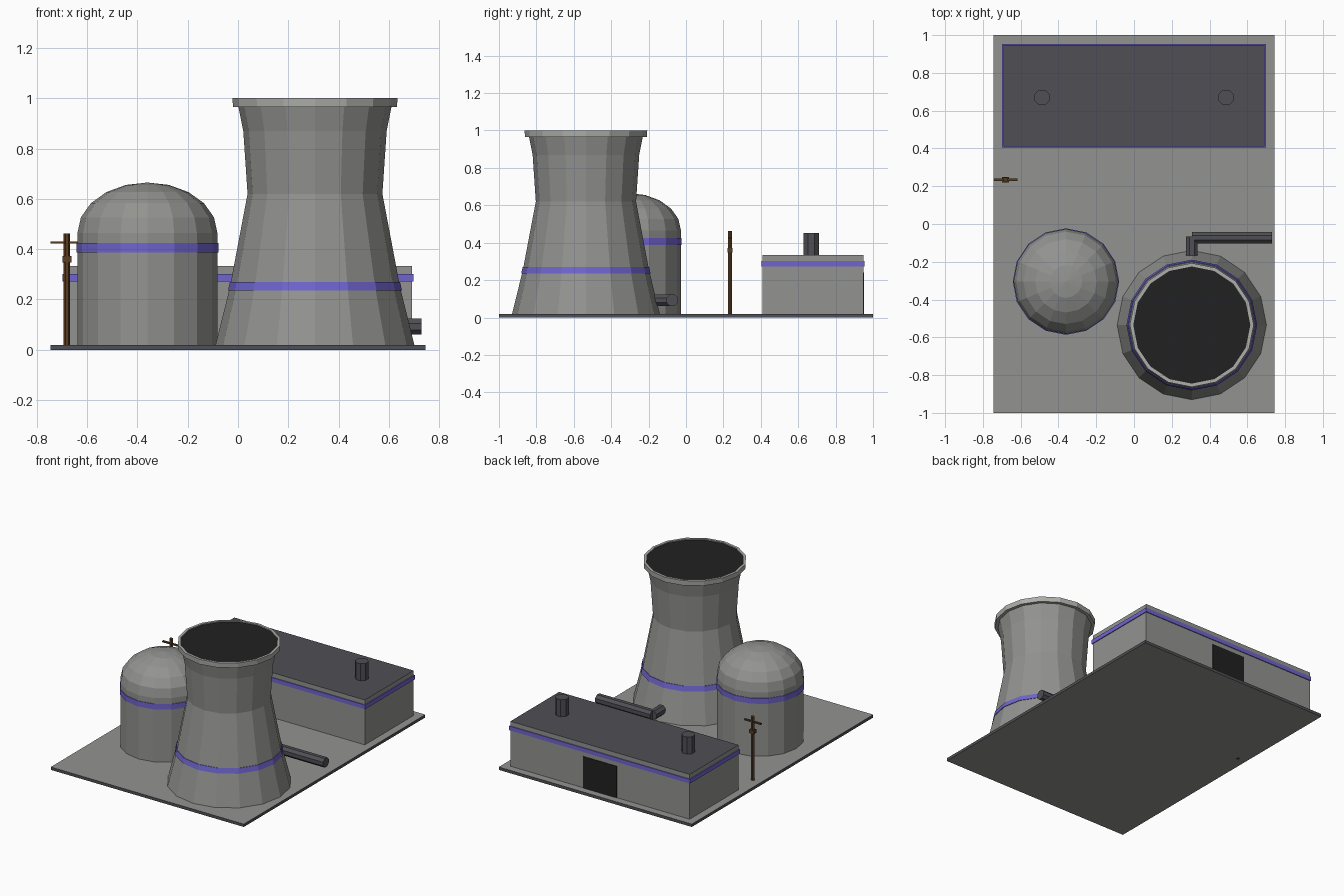
import bpy, bmesh, math
from mathutils import Matrix, Vector

if "Cube" in bpy.data.objects:
    bpy.data.objects.remove(bpy.data.objects["Cube"])


def material(name, r, g, b):
    m = bpy.data.materials.new(name)
    m.use_nodes = True
    m.diffuse_color = (r, g, b, 1)
    m.node_tree.nodes["Principled BSDF"].inputs["Base Color"].default_value = (r, g, b, 1)
    return m


CONCRETE = material("concrete grey", 0.29, 0.29, 0.28)
PALE = material("pale concrete", 0.42, 0.43, 0.40)
DARK = material("dark slate", 0.08, 0.078, 0.09)
BLUE = material("violet blue", 0.16, 0.13, 0.62)
BLACK = material("black", 0.015, 0.015, 0.015)
BROWN = material("brown wood", 0.10, 0.045, 0.015)


def finish(name, bm, *mats):
    bmesh.ops.recalc_face_normals(bm, faces=bm.faces)
    mesh = bpy.data.meshes.new(name)
    bm.to_mesh(mesh)
    bm.free()
    for m in mats:
        mesh.materials.append(m)
    obj = bpy.data.objects.new(name, mesh)
    bpy.context.collection.objects.link(obj)
    return obj


def box(name, low, high, mat, cap_mat=None, both=False):
    """Box between two corners; cap_mat colours the top (and bottom)."""
    low, high = Vector(low), Vector(high)
    bm = bmesh.new()
    bmesh.ops.create_cube(bm, size=1, matrix=Matrix.Translation((low + high) / 2)
                          @ Matrix.Diagonal((*(high - low), 1)))
    bm.normal_update()
    if cap_mat:
        for f in bm.faces:
            if f.normal.z > 0.5 or (both and f.normal.z < -0.5):
                f.material_index = 1
    return finish(name, bm, mat, *([cap_mat] if cap_mat else []))


def lathe(name, center, profile, mat, sides=16):
    """Revolve (radius, height) points around a vertical axis."""
    bm = bmesh.new()
    verts = [bm.verts.new((center[0] + r, center[1], z)) for r, z in profile]
    edges = [bm.edges.new(pair) for pair in zip(verts, verts[1:])]
    bmesh.ops.spin(bm, geom=verts + edges, cent=(*center, 0), axis=(0, 0, 1),
                   angle=math.tau, steps=sides)
    bmesh.ops.remove_doubles(bm, verts=bm.verts, dist=0.0001)
    return finish(name, bm, mat)


def rod(name, start, end, radius, mat, sides=8):
    """Capped cylinder between two points."""
    start, end = Vector(start), Vector(end)
    d = end - start
    bm = bmesh.new()
    turn = d.to_track_quat('Z', 'Y').to_matrix().to_4x4()
    spin = Matrix.Rotation(math.pi / sides, 4, 'Z')
    bmesh.ops.create_cone(bm, cap_ends=True, segments=sides, radius1=radius,
                          radius2=radius, depth=d.length,
                          matrix=Matrix.Translation((start + end) / 2) @ turn @ spin)
    return finish(name, bm, mat)


def ring(name, center, low, high, mat):
    """Raised band; low and high are (radius, height)."""
    (r0, z0), (r1, z1) = low, high
    lathe(name, center, [(r0 - 0.01, z0), (r0, z0), (r1, z1), (r1 - 0.01, z1)], mat)


# Ground slab
GROUND = 0.02
box("ground_slab", (-0.745, -1, 0), (0.745, 1, GROUND), DARK, CONCRETE, both=True)

# Cooling tower
TOWER = (0.306, -0.535)
lathe("tower_shell", TOWER, [(0.395, GROUND), (0.338, 0.25), (0.268, 0.62),
                             (0.285, 0.87), (0.305, 0.97)], CONCRETE)
ring("tower_band", TOWER, (0.346, 0.235), (0.338, 0.27), BLUE)
lathe("tower_rim", TOWER, [(0.3, 0.965), (0.326, 0.965), (0.328, 1.0),
                           (0.31, 1.0), (0.31, 0.98)], PALE)
lathe("tower_opening", TOWER, [(0, 0.993), (0.311, 0.993)], BLACK)

# Domed reactor building
REACTOR = (-0.36, -0.305)
WALL_TOP, RADIUS, RINGS = 0.465, 0.278, 5
lathe("reactor_wall", REACTOR, [(RADIUS, GROUND), (RADIUS, WALL_TOP)], CONCRETE)
arc = [math.pi / 2 * i / RINGS for i in range(RINGS + 1)]
lathe("reactor_dome", REACTOR,
      [(RADIUS * math.cos(a), WALL_TOP + 0.2 * math.sin(a)) for a in arc], CONCRETE)
ring("reactor_band", REACTOR, (RADIUS + 0.004, 0.387), (RADIUS + 0.004, 0.425), BLUE)

# Long hall with band, door and two chimneys
box("hall", (-0.692, 0.41, GROUND), (0.692, 0.948, 0.333), CONCRETE, DARK)
box("hall_band", (-0.698, 0.404, 0.272), (0.698, 0.954, 0.301), BLUE)
box("hall_door", (-0.13, 0.94, GROUND), (0.13, 0.952, 0.24), BLACK)
for side, x in (("left", 0.487), ("right", -0.487)):
    rod(f"chimney_{side}", (x, 0.67, 0.32), (x, 0.67, 0.452), 0.044, DARK)

# Outlet pipe
PIPE_Z, PIPE_Y = 0.092, -0.073
rod("pipe_branch", (0.306, -0.25, PIPE_Z), (0.306, -0.066, PIPE_Z), 0.034, DARK)
rod("pipe_main", (0.306, PIPE_Y, PIPE_Z), (0.73, PIPE_Y, PIPE_Z), 0.034, DARK)

# Utility pole
X, Y = -0.68, 0.235
rod("pole", (X, Y, -0.001), (X, Y, 0.463), 0.013, BROWN, 6)
box("pole_crossarm", (X - 0.065, Y - 0.007, 0.422), (X + 0.063, Y + 0.007, 0.431), BROWN)
box("pole_collar", (X - 0.018, Y - 0.014, 0.347), (X + 0.018, Y + 0.014, 0.372), BROWN)
